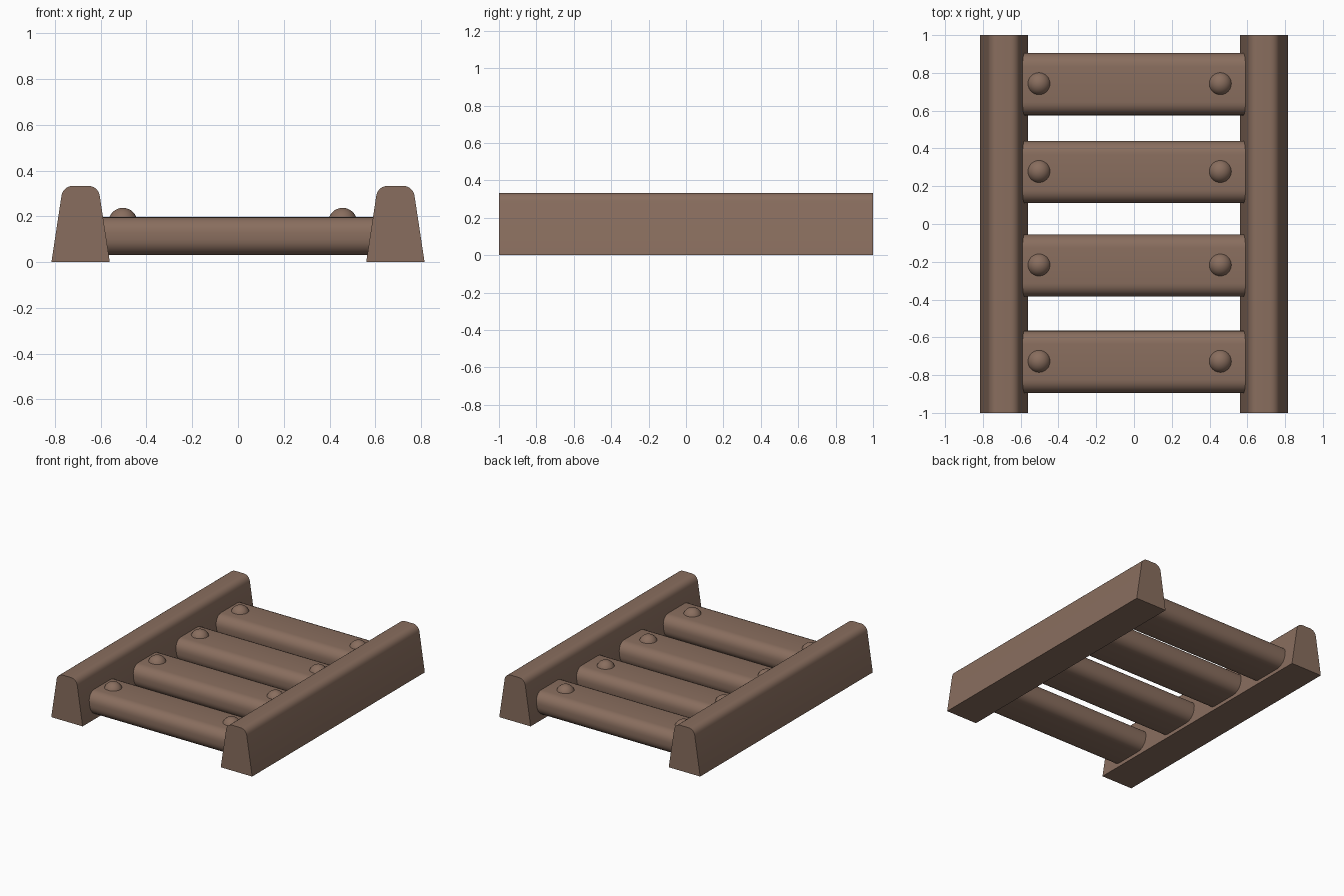
import bpy, math

if "Cube" in bpy.data.objects:
    bpy.data.objects.remove(bpy.data.objects["Cube"])

wood = bpy.data.materials.new("brown wood")
wood.diffuse_color = (0.25, 0.155, 0.112, 1)
wood.use_nodes = True
wood.node_tree.nodes["Principled BSDF"].inputs["Base Color"].default_value = wood.diffuse_color


def arc(cx, cz, r, a0, a1, n=6):
    """Points on a rounded corner, angles in degrees."""
    angles = [math.radians(a0 + (a1 - a0) * i / n) for i in range(n + 1)]
    return [(cx + r * math.cos(a), cz + r * math.sin(a)) for a in angles]


def finish(obj, angle=35):
    obj.data.materials.append(wood)
    bpy.ops.object.select_all(action='DESELECT')
    obj.select_set(True)
    bpy.context.view_layer.objects.active = obj
    bpy.ops.object.shade_smooth_by_angle(angle=math.radians(angle))


def prism(name, profile, start, end, axis):
    """Extrude a counter-clockwise (u, z) profile along x or y."""
    n = len(profile)
    if axis == 'x':
        verts = [(t, u, z) for t in (start, end) for u, z in profile]
    else:
        verts = [(u, t, z) for t in (end, start) for u, z in profile]
    faces = [(i, (i + 1) % n, n + (i + 1) % n, n + i) for i in range(n)]
    faces += [tuple(reversed(range(n))), tuple(range(n, 2 * n))]
    mesh = bpy.data.meshes.new(name)
    mesh.from_pydata(verts, [], faces)
    obj = bpy.data.objects.new(name, mesh)
    bpy.context.collection.objects.link(obj)
    finish(obj)
    return obj


# Side rails: tapered beams with rounded tops
for name, cx in (("left_rail", -0.6875), ("right_rail", 0.6875)):
    r, top = 0.05, 0.333
    tilt = 8.7
    profile = [(cx - 0.1275, 0), (cx + 0.1275, 0)]
    profile += arc(cx + 0.034, top - r, r, tilt, 90)
    profile += arc(cx - 0.034, top - r, r, 90, 180 - tilt)
    prism(name, profile, -1, 1, 'y')

# Cross slats with rounded long edges, each with two round pegs
for i, y in enumerate((-0.73, -0.22, 0.275, 0.74)):
    r, half, low, high = 0.07, 0.165, 0.03, 0.197
    profile = []
    for sy, z, a in ((1, low + r, -90), (1, high - r, 0),
                     (-1, high - r, 90), (-1, low + r, 180)):
        profile += arc(y + sy * (half - r), z, r, a, a + 90)
    prism(f"slat_{i + 1}", profile, -0.66, 0.66, 'x')
    for side, x in (("left", -0.503), ("right", 0.457)):
        bpy.ops.mesh.primitive_uv_sphere_add(segments=24, ring_count=16, radius=0.063,
                                             location=(x, y + 0.003, 0.174))
        peg = bpy.context.object
        peg.name = f"{side}_peg_{i + 1}"
        finish(peg)
